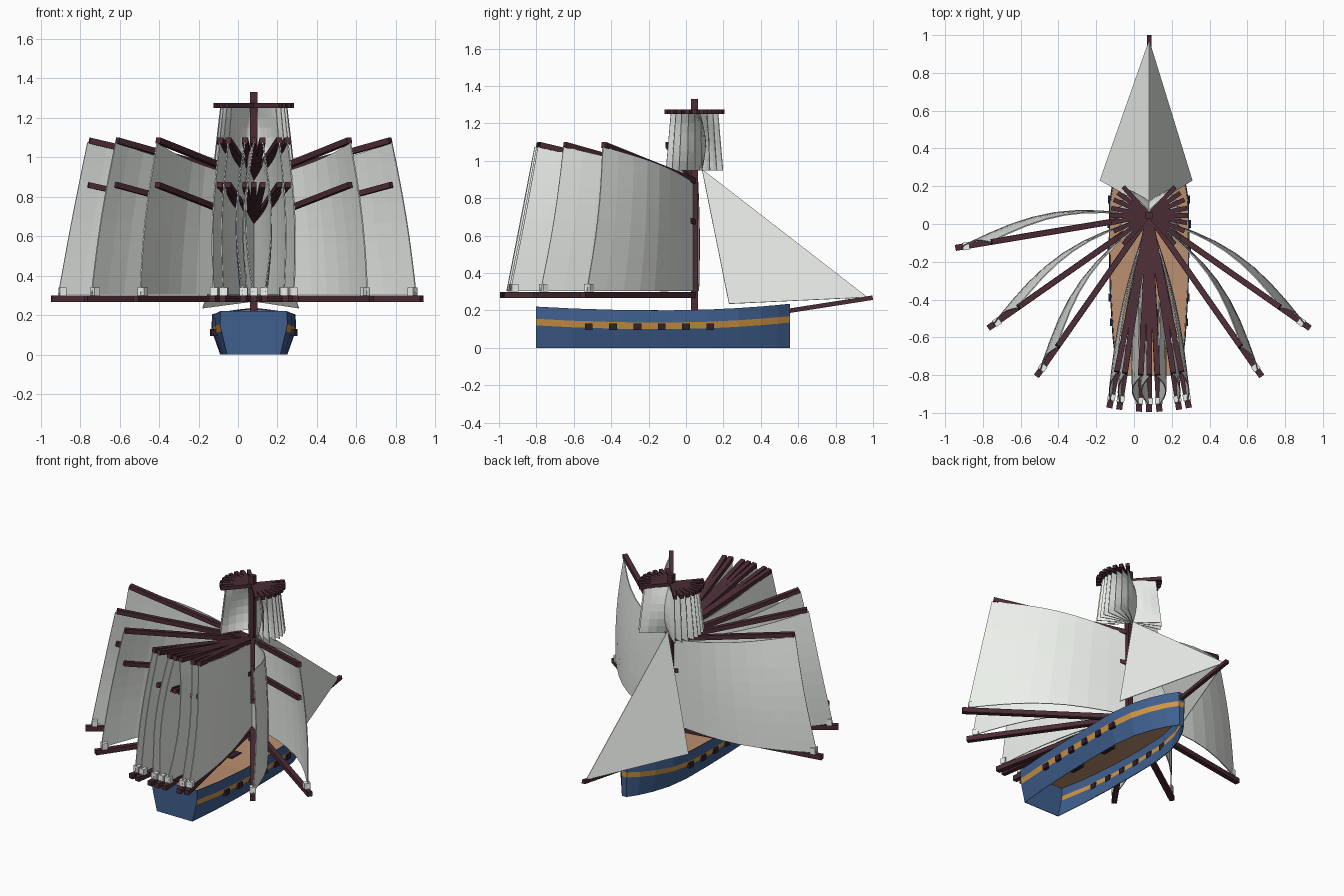
import bpy, bmesh, math
from mathutils import Vector

if "Cube" in bpy.data.objects:
    bpy.data.objects.remove(bpy.data.objects["Cube"])

CX, MY = 0.08, 0.045          # ship centreline, mast position along y


def material(name, rgb):
    m = bpy.data.materials.new(name)
    m.diffuse_color = (*rgb, 1)
    m.use_nodes = True
    m.node_tree.nodes["Principled BSDF"].inputs["Base Color"].default_value = m.diffuse_color
    return m


BLUE = material("hull_blue", (0.05, 0.115, 0.27))
YELLOW = material("stripe_yellow", (0.62, 0.3, 0.06))
DECK = material("deck_wood", (0.5, 0.28, 0.16))
WOOD = material("spar_wood", (0.07, 0.025, 0.035))
DARK = material("port_dark", (0.03, 0.015, 0.03))
CANVAS = material("sail_canvas", (0.84, 0.87, 0.83))


def make_object(name, verts, faces, mats=(), thickness=0, indices=None):
    me = bpy.data.meshes.new(name)
    me.from_pydata([tuple(v) for v in verts], [], faces)
    for m in mats:
        me.materials.append(m)
    if indices:
        me.polygons.foreach_set("material_index", indices)
    bm = bmesh.new()
    bm.from_mesh(me)
    bmesh.ops.recalc_face_normals(bm, faces=bm.faces)
    bm.to_mesh(me)
    bm.free()
    ob = bpy.data.objects.new(name, me)
    bpy.context.collection.objects.link(ob)
    if thickness:
        mod = ob.modifiers.new("thickness", "SOLIDIFY")
        mod.thickness = thickness
        mod.offset = 0
    return ob


def grid_faces(nu, nv):
    return [(i * nv + j, (i + 1) * nv + j, (i + 1) * nv + j + 1, i * nv + j + 1)
            for i in range(nu - 1) for j in range(nv - 1)]


def spar(name, a, b, w, mat=WOOD, h=None):
    """Square bar from a to b."""
    a, b, h = Vector(a), Vector(b), h or w
    d = (b - a).normalized()
    side = d.cross(Vector((0, 0, 1)))
    side = side.normalized() if side.length > 1e-3 else Vector((1, 0, 0))
    up = side.cross(d)
    vs = [p + side * (sx * w / 2) + up * (sz * h / 2)
          for p in (a, b) for sx, sz in ((-1, -1), (1, -1), (1, 1), (-1, 1))]
    fs = [(0, 1, 2, 3), (4, 5, 6, 7)] + [(i, (i + 1) % 4, (i + 1) % 4 + 4, i + 4) for i in range(4)]
    return make_object(name, vs, fs, [mat])


# Hull: stations (y, half width), open underneath
STATIONS = [(-0.8, 0.167), (-0.6, 0.19), (-0.35, 0.205), (-0.1, 0.21), (0.12, 0.207),
            (0.28, 0.18), (0.4, 0.13), (0.49, 0.075), (0.555, 0.02)]
# Levels: (height below the sheer line or None for the keel plane, width factor)
LEVELS = [(None, 0.8), (0.1, 0.97), (0.065, 1.01), (0, 1)]


def sheer(y):
    t = y + 0.13
    return 0.2 + (0.045 if t < 0 else 0.075) * t * t


def half_width(y):
    for (y0, w0), (y1, w1) in zip(STATIONS, STATIONS[1:]):
        if y <= y1:
            return w0 + (w1 - w0) * (y - y0) / (y1 - y0)


outline = [(-1, y, w) for y, w in STATIONS] + [(1, y, w) for y, w in reversed(STATIONS)]
verts = [(CX + s * w * k, y, 0 if drop is None else sheer(y) - drop)
         for s, y, w in outline + outline[:1] for drop, k in LEVELS]
n = len(outline)
faces = grid_faces(n + 1, 4)
# stripe band on the sides, leaving the transom plain
idx = [1 if q % 3 == 1 and q // 3 < n - 1 else 0 for q in range(len(faces))]
make_object("hull", verts, faces, [BLUE, YELLOW], 0.004, idx)

# Deck and hatches
dv = [(CX + s * (w - 0.003), y, sheer(y) - 0.008) for y, w in STATIONS for s in (-1, 1)]
make_object("deck", dv, grid_faces(len(STATIONS), 2), [DECK], 0.006)
for hy in (-0.5, -0.2):
    spar("hatch", (CX, hy - 0.05, 0.185), (CX, hy + 0.05, 0.185), 0.1, DARK, 0.035)

# Gun ports
for i in range(6):
    y = -0.52 + 0.13 * i
    for s in (-1, 1):
        x = CX + s * half_width(y)
        spar("gun_port", (x - s * 0.014, y, 0.112), (x + s * 0.012, y, 0.112), 0.042, DARK, 0.036)

# Mast and bowsprit
spar("mast", (CX, MY, 0.19), (CX, MY, 1.33), 0.036)
spar("bowsprit", (CX, 0.5, 0.19), (CX, 0.998, 0.268), 0.024)


# Fan of fore-and-aft sails, each with boom, gaff and middle spar
def fan_sail(angle, bulge, leech):
    a = math.radians(angle)
    d = Vector((math.sin(a), -math.cos(a), 0))
    side = Vector((math.cos(a), math.sin(a), 0)) * (1 if angle > 0 else -1)

    def at(r, z):
        return Vector((CX, MY, z)) + d * r

    spar("boom", at(0, 0.283), at(1.04, 0.283), 0.032)
    spar("gaff", at(0, 0.89), at(0.845, 1.085), 0.03)
    spar("middle_spar", at(0, 0.67), at(0.85, 0.86), 0.028)
    spar("clew_block", at(0.965, 0.32), at(1.0, 0.32), 0.04, CANVAS)
    nu, nv = 9, 9
    vs = []
    for i in range(nu):
        u = i / (nu - 1)
        for j in range(nv):
            v = j / (nv - 1)
            r = 0.02 + u * (0.985 - 0.15 * v)
            z = 0.305 + v * (0.58 + 0.19 * u)
            b = bulge * math.sin(math.pi * u) * (1 - 0.2 * v) + leech * u * math.sin(math.pi * v)
            vs.append(at(r, z) + side * b)
    make_object("fan_sail", vs, grid_faces(nu, nv), [CANVAS], thickness=0.006)


for ang in (-80.5, -55, -35, 35, 55):
    fan_sail(ang, 0.095, 0.02)
for ang in (-11.7, -8.8, -3, 0, 3, 8.8, 11.7):
    fan_sail(ang, 0.035, 0.02 if abs(ang) > 4 else 0.04)


# Topsails swung about the mast
def topsail(angle):
    a = math.radians(angle)
    d = Vector((math.cos(a), math.sin(a), 0))
    fwd = Vector((-math.sin(a), math.cos(a), 0))
    c = Vector((CX, MY, 1.263))
    spar("top_yard", c - d * 0.205, c + d * 0.205, 0.024)
    nu, nv = 9, 7
    vs = []
    for i in range(nu):
        u = 2 * i / (nu - 1) - 1
        for j in range(nv):
            v = j / (nv - 1)
            b = 0.055 * (1 - u * u) * math.sin(math.pi * (0.1 + 0.75 * v))
            vs.append(c + d * u * (0.17 + 0.035 * v) + fwd * b - Vector((0, 0, 0.01 + 0.305 * v)))
    make_object("topsail", vs, grid_faces(nu, nv), [CANVAS], thickness=0.004)


for ang in (-48, -36, -24, -11, 0, 11, 24, 36, 48):
    topsail(ang)

# Pair of jibs sharing the forestay
for x in (-0.18, 0.308):
    make_object("jib", [(CX, 0.97, 0.27), (CX, 0.085, 0.955), (x, 0.23, 0.235)],
                [(0, 1, 2)], [CANVAS], thickness=0.004)
